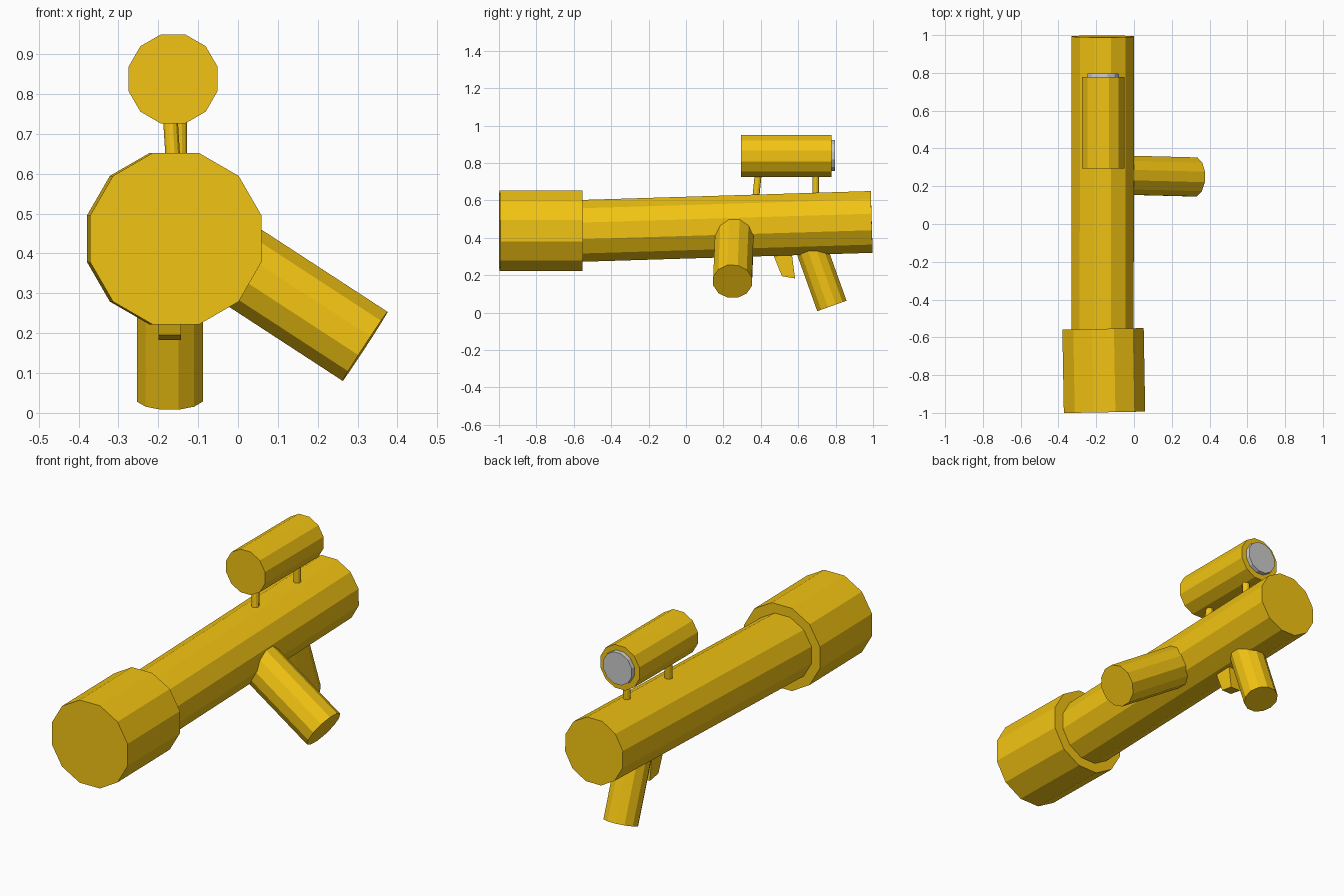
import bpy
import bmesh
from math import radians
from mathutils import Matrix, Vector

if "Cube" in bpy.data.objects:
    bpy.data.objects.remove(bpy.data.objects["Cube"])

yellow = bpy.data.materials.new("yellow_plastic")
yellow.diffuse_color = (0.89, 0.55, 0.006, 1)
yellow.use_nodes = True
yellow.node_tree.nodes["Principled BSDF"].inputs["Base Color"].default_value = yellow.diffuse_color


def finish(bm, name, mat):
    bmesh.ops.recalc_face_normals(bm, faces=bm.faces)
    mesh = bpy.data.meshes.new(name)
    bm.to_mesh(mesh)
    bm.free()
    if mat:
        mesh.materials.append(mat)
    obj = bpy.data.objects.new(name, mesh)
    bpy.context.collection.objects.link(obj)
    return obj


def rod(name, start, end, radius, end_radius=None, sides=12, mat=yellow):
    """Flat-sided rod between two points, flats facing the main axes."""
    a, b = Vector(start), Vector(end)
    d = (b - a).normalized()
    ref = Vector((0, 1, 0)) if abs(d.x) > 0.6 else Vector((1, 0, 0))
    v = d.cross(ref).normalized()
    u = v.cross(d)
    frame = Matrix((u, v, d)).transposed().to_4x4()
    frame.translation = (a + b) / 2
    bm = bmesh.new()
    bmesh.ops.create_cone(bm, cap_ends=True, segments=sides, radius1=radius,
                          radius2=end_radius or radius, depth=(b - a).length,
                          matrix=frame @ Matrix.Rotation(radians(180 / sides), 4, 'Z'))
    return finish(bm, name, mat)


def side_prism(name, profile, x0, x1, mat=yellow):
    """Extrude a (y, z) outline across x."""
    bm = bmesh.new()
    face = bm.faces.new([bm.verts.new((x0, y, z)) for y, z in profile])
    moved = bmesh.ops.extrude_face_region(bm, geom=[face])["geom"]
    bmesh.ops.translate(bm, vec=(x1 - x0, 0, 0),
                        verts=[g for g in moved if isinstance(g, bmesh.types.BMVert)])
    return finish(bm, name, mat)


# Barrel, rising gently to the rear, and wide muzzle
rod("barrel", (-0.167, -0.60, 0.436), (-0.165, 0.993, 0.485), 0.171)
rod("muzzle", (-0.156, -0.997, 0.437), (-0.164, -0.555, 0.437), 0.223)

# Sight with grey eyepiece lens
rod("sight", (-0.163, 0.295, 0.838), (-0.163, 0.777, 0.838), 0.116)
rod("eyepiece_lens", (-0.163, 0.76, 0.840), (-0.163, 0.797, 0.840), 0.088, 0.085, mat=None)

# Sight posts
rod("front_post", (-0.161, 0.372, 0.60), (-0.171, 0.388, 0.76), 0.019)
rod("rear_post", (-0.145, 0.694, 0.60), (-0.145, 0.694, 0.76), 0.018)

# Side handle, rear grip and trigger
rod("side_handle", (-0.10, 0.260, 0.44), (0.319, 0.249, 0.167), 0.107)
rod("rear_grip", (-0.171, 0.646, 0.411), (-0.171, 0.780, 0.036), 0.086)
side_prism("trigger", [(0.45, 0.35), (0.513, 0.195), (0.583, 0.183), (0.561, 0.35)],
           -0.20, -0.143)
